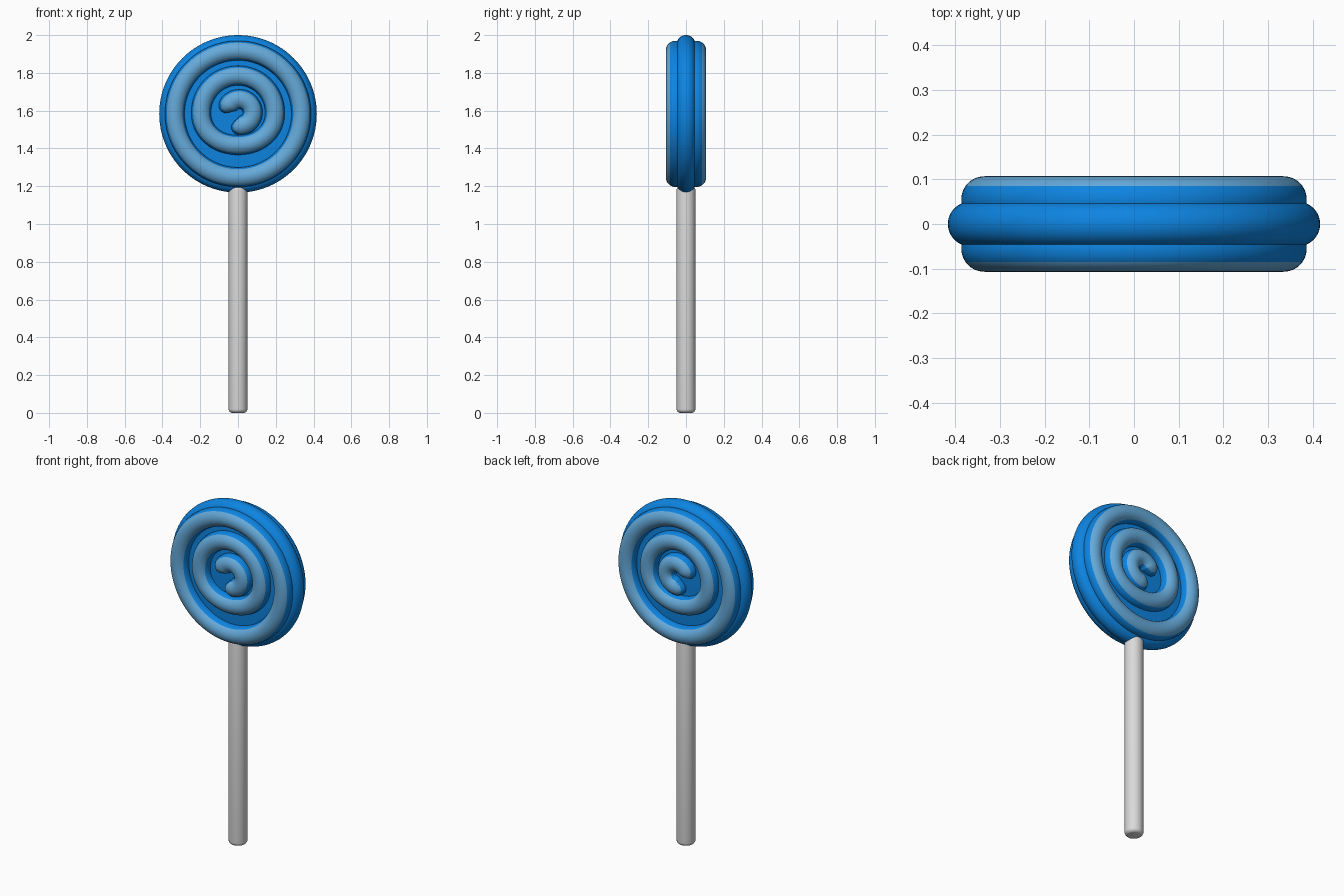
import bpy
import bmesh
from math import sin, cos, pi, radians
from mathutils import Matrix, Vector

cube = bpy.data.objects.get("Cube")
if cube:
    bpy.data.objects.remove(cube, do_unlink=True)

CENTRE = 1.583     # height of the candy centre
ROPE = 0.052       # rope thickness radius
ROPE_Y = 0.055     # rope distance from the middle plane


def material(name, rgb):
    m = bpy.data.materials.new(name)
    m.use_nodes = True
    m.diffuse_color = (*rgb, 1)
    m.node_tree.nodes["Principled BSDF"].inputs["Base Color"].default_value = (*rgb, 1)
    return m


blue = material("candy blue", (0.004, 0.23, 0.75))
pale = material("pale icing blue", (0.13, 0.40, 0.70))
grey = material("stick grey", (0.70, 0.70, 0.70))


def finish(name, bm, mats):
    bmesh.ops.recalc_face_normals(bm, faces=bm.faces)
    mesh = bpy.data.meshes.new(name)
    bm.to_mesh(mesh)
    bm.free()
    obj = bpy.data.objects.new(name, mesh)
    bpy.context.collection.objects.link(obj)
    for m in mats:
        mesh.materials.append(m)
    for o in bpy.context.selected_objects:
        o.select_set(False)
    bpy.context.view_layer.objects.active = obj
    obj.select_set(True)
    bpy.ops.object.shade_smooth_by_angle(angle=radians(40))
    return obj


def loft(bm, rings, closed=False):
    """Skin a list of vertex rings; cap the ends unless closed."""
    n = len(rings[0])
    pairs = list(zip(rings, rings[1:]))
    if closed:
        pairs.append((rings[-1], rings[0]))
    else:
        bm.faces.new(rings[0])
        bm.faces.new(rings[-1])
    for a, b in pairs:
        for i in range(n):
            j = (i + 1) % n
            bm.faces.new((a[i], a[j], b[j], b[i]))


def lathe(name, profile, mat, matrix, sides):
    """Turn (radius, height) points around z, then place the result."""
    bm = bmesh.new()
    rings = [[bm.verts.new((r * cos(2 * pi * i / sides), r * sin(2 * pi * i / sides), h))
              for i in range(sides)] for r, h in profile]
    loft(bm, rings)
    bm.transform(matrix)
    return finish(name, bm, [mat])


def rope(name, path, closed, side):
    """Sweep a round rope along (x, z, tangent, radius) stations on one face."""
    bm = bmesh.new()
    sides = 40
    rings = []
    for x, z, tangent, r in path:
        across = Vector((tangent[1], 0, -tangent[0])).normalized()
        mid = Vector((x, side * ROPE_Y, CENTRE + z))
        rings.append([bm.verts.new(mid + across * r * cos(2 * pi * k / sides)
                                   + Vector((0, r * sin(2 * pi * k / sides), 0)))
                      for k in range(sides)])
    loft(bm, rings, closed)
    # Pale icing on the raised crest of the rope
    for f in bm.faces:
        f.material_index = int(abs(f.calc_center_median().y) > ROPE_Y + 0.03)
    return finish(name, bm, [blue, pale])


def ring_path(radius_at, steps=112):
    pts = []
    for i in range(steps):
        a = 2 * pi * i / steps
        r = radius_at(a)
        pts.append((r * cos(a), r * sin(a), (-sin(a), cos(a)), ROPE))
    return pts


def hook_path(cx, cz, radius, start, end, steps=48):
    """Open arc whose two ends taper into round tips."""
    pts = []
    tip = ROPE / radius
    stations = [(start + tip * cos(t), ROPE * sin(t))
                for t in [pi / 2 * k / 8 for k in range(1, 8)]]
    stations = [(start + tip * cos(pi / 2 * k / 8), ROPE * sin(pi / 2 * k / 8))
                for k in range(1, 8)]
    stations += [(start + (end - start) * k / steps, ROPE) for k in range(steps + 1)]
    stations += [(end - tip * sin(pi / 2 * k / 8), ROPE * cos(pi / 2 * k / 8))
                 for k in range(1, 8)]
    for a, r in stations:
        pts.append((cx + radius * cos(a), cz + radius * sin(a), (-sin(a), cos(a)), r))
    return pts


# Candy disc with a fully rounded rim
rim = [(0.367 + 0.05 * cos(t), 0.05 * sin(t))
       for t in [-pi / 2 + pi * k / 16 for k in range(17)]]
lathe("candy_disc", [(0.02, -0.05)] + rim + [(0.02, 0.05)], blue,
      Matrix.Translation((0, 0, CENTRE)) @ Matrix.Rotation(pi / 2, 4, 'X'), 96)

# Coiled ropes on the front and back faces
for label, side in (("front", -1), ("back", 1)):
    rope(label + "_outer_coil", ring_path(lambda a: 0.335), True, side)
    rope(label + "_middle_coil",
         ring_path(lambda a: 0.195 + 0.008 * max(sin(a), 0) - 0.03 * max(-sin(a), 0) ** 2),
         True, side)
    rope(label + "_inner_hook",
         hook_path(0.008, 0.008, 0.07, radians(140), radians(-80)), False, side)

# Stick with softened ends
soft = [(0.03 + 0.02 * sin(t), 0.02 - 0.02 * cos(t)) for t in [pi / 2 * k / 6 for k in range(7)]]
lathe("stick", soft + [(r, 1.2 - h) for r, h in reversed(soft)], grey, Matrix(), 40)
